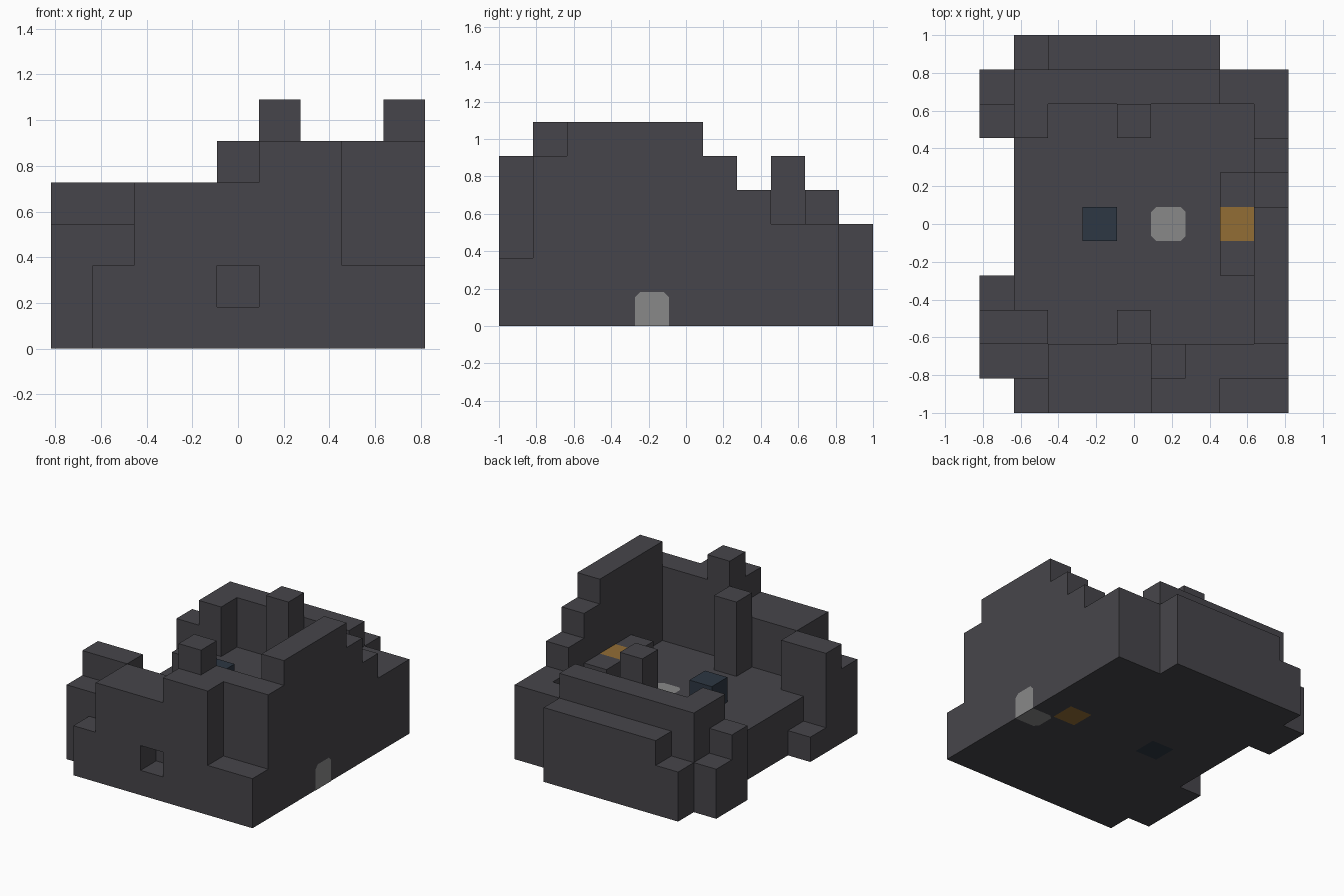
import bpy, bmesh
from mathutils import Vector

cube = bpy.data.objects.get("Cube")
if cube:
    bpy.data.objects.remove(cube)

U = 2 / 11                      # edge of one building block
NX, NY = 9, 11                  # plan size in blocks


def material(name, rgb):
    m = bpy.data.materials.new(name)
    m.use_nodes = True
    m.diffuse_color = (*rgb, 1)
    m.node_tree.nodes["Principled BSDF"].inputs["Base Color"].default_value = (*rgb, 1)
    return m


STONE = material("dark_stone", (0.062, 0.060, 0.069))
BLUE = material("deep_blue", (0.026, 0.038, 0.056))
ORANGE = material("ochre", (0.29, 0.155, 0.036))
PALE = material("pale_grey", (0.25, 0.25, 0.25))

# Each part: material, then boxes of (x start, x end, y start, y end, height) in blocks
PARTS = {
    "floor": (STONE, [(1, 8, 2, 9, 2)]),
    "front_wall": (STONE, [(2, 5, 0, 2, 4), (5, 7, 0, 2, 5), (7, 9, 1, 2, 5),
                           (5, 6, 1, 2, 6), (1, 2, 0, 1, 2), (7, 9, 0, 1, 2)]),
    "front_corner": (STONE, [(0, 2, 1, 2, 3), (0, 2, 2, 3, 4), (0, 1, 3, 4, 1)]),
    "side_wall": (STONE, [(8, 9, 2, 6, 6), (8, 9, 6, 7, 5), (8, 9, 7, 8, 4), (8, 9, 8, 9, 3)]),
    "back_wall": (STONE, [(1, 7, 9, 10, 4), (7, 9, 9, 10, 3), (2, 7, 10, 11, 3), (1, 2, 10, 11, 2)]),
    "back_corner": (STONE, [(1, 2, 8, 9, 4), (0, 1, 8, 9, 3), (0, 1, 9, 10, 2)]),
    "inner_pillars": (STONE, [(4, 5, 2, 3, 5), (4, 5, 8, 9, 5)]),
    "bench": (STONE, [(7, 8, 4, 5, 3), (7, 8, 6, 7, 3)]),
    "ochre_block": (ORANGE, [(7, 8, 5, 6, 3)]),
    "blue_block": (BLUE, [(3, 4, 5, 6, 3)]),
}

# Later boxes replace earlier ones at the same spot
height, owner = {}, {}
for part, (mat, boxes) in PARTS.items():
    for x0, x1, y0, y1, h in boxes:
        for i in range(x0, x1):
            for j in range(y0, y1):
                height[i, j], owner[i, j] = h, part

NICHE = (4, 0, 1)               # square niche in the front wall


def solid(i, j, k):
    return 0 <= k < height.get((i, j), 0) and (i, j, k) != NICHE


def place(p):
    return Vector(((p[0] - NX / 2) * U, (p[1] - NY / 2) * U, p[2] * U))


def add_object(name, bm, mat):
    mesh = bpy.data.meshes.new(name)
    bm.to_mesh(mesh)
    bm.free()
    mesh.materials.append(mat)
    bpy.context.collection.objects.link(bpy.data.objects.new(name, mesh))


def build_part(name, mat):
    """Make the exposed faces of a part's blocks and merge the flat ones."""
    bm = bmesh.new()
    for (i, j), part in owner.items():
        if part != name:
            continue
        for k in range(height[i, j]):
            if not solid(i, j, k):
                continue
            for axis in range(3):
                for sign in (-1, 1):
                    n = Vector((0, 0, 0))
                    n[axis] = sign
                    if solid(i + int(n.x), j + int(n.y), k + int(n.z)):
                        continue
                    u = Vector((0, 0, 0))
                    u[(axis + 1) % 3] = 1
                    v = n.cross(u)
                    c = Vector((i, j, k)) + Vector((.5, .5, .5)) + n / 2
                    ring = [c + (a * u + b * v) / 2 for a, b in ((-1, -1), (1, -1), (1, 1), (-1, 1))]
                    bm.faces.new([bm.verts.new(place(p)) for p in ring])
    bmesh.ops.remove_doubles(bm, verts=bm.verts, dist=U / 100)
    bmesh.ops.dissolve_limit(bm, angle_limit=0.01, verts=bm.verts, edges=bm.edges)
    add_object(name, bm, mat)


for part, (mat, boxes) in PARTS.items():
    build_part(part, mat)


def plate(name, origin, u, v, all_corners):
    """Thin one-block plate with cut corners, just proud of its surface."""
    c = 0.15
    low = [(0, c), (c, 0), (1 - c, 0), (1, c)] if all_corners else [(0, 0), (1, 0)]
    ring = low + [(1, 1 - c), (1 - c, 1), (c, 1), (0, 1 - c)]
    u, v = Vector(u), Vector(v)
    lift = u.cross(v) * 0.002
    bm = bmesh.new()
    bm.faces.new([bm.verts.new(place(Vector(origin) + a * u + b * v) + lift) for a, b in ring])
    add_object(name, bm, PALE)


plate("floor_light", (5, 5, 2), (1, 0, 0), (0, 1, 0), True)
plate("side_light", (9, 4, 0), (0, 1, 0), (0, 0, 1), False)
plate("underside_light", (9, 5, 0), (0, -1, 0), (-1, 0, 0), False)
